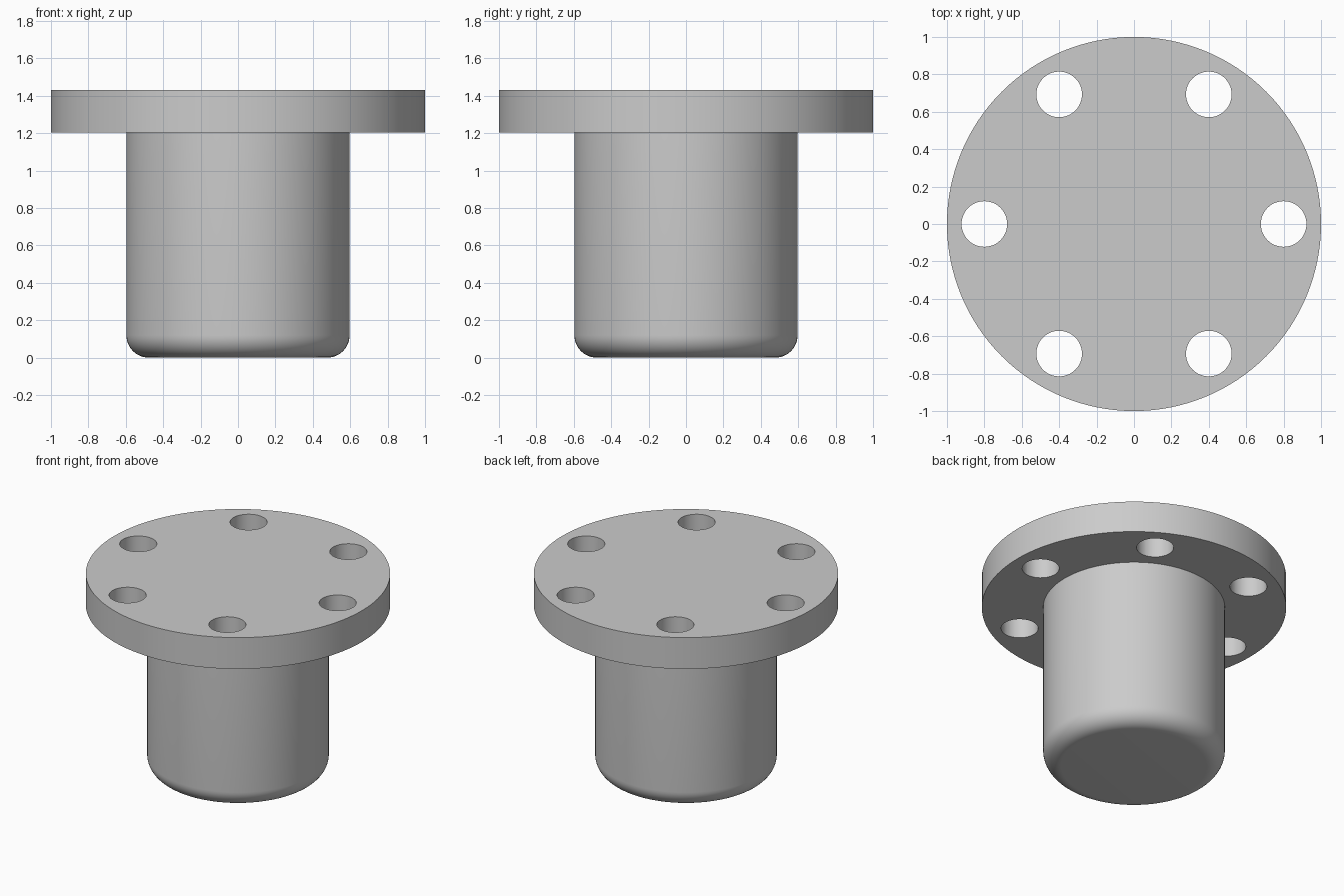
import bpy
import bmesh
from math import cos, sin, pi, radians
from mathutils import Vector

old = bpy.data.objects.get("Cube")
if old:
    bpy.data.objects.remove(old, do_unlink=True)

# Sizes
FLANGE_R, SHAFT_R, FILLET = 1.0, 0.597, 0.12
FLANGE_Z, TOP_Z = 1.203, 1.43
HOLE_R, HOLE_CIRCLE, HOLES = 0.122, 0.8, 6
SIDES = 128

grey = bpy.data.materials.new("plain grey")
grey.use_nodes = True
colour = (0.6, 0.6, 0.6, 1)
grey.diffuse_color = colour
grey.node_tree.nodes["Principled BSDF"].inputs["Base Color"].default_value = colour


def make_object(name, bm):
    mesh = bpy.data.meshes.new(name)
    bmesh.ops.recalc_face_normals(bm, faces=bm.faces)
    bm.to_mesh(mesh)
    bm.free()
    mesh.materials.append(grey)
    obj = bpy.data.objects.new(name, mesh)
    bpy.context.collection.objects.link(obj)
    return obj


def lathe(name, profile, sides):
    """Revolve (radius, height) points into a closed solid with flat caps."""
    bm = bmesh.new()
    rings = []
    for r, z in profile:
        rings.append([bm.verts.new((r * cos(2 * pi * i / sides), r * sin(2 * pi * i / sides), z))
                      for i in range(sides)])
    for a, b in zip(rings, rings[1:]):
        for i in range(sides):
            j = (i + 1) % sides
            bm.faces.new((a[i], a[j], b[j], b[i]))
    bm.faces.new(rings[0])
    bm.faces.new(rings[-1])
    return make_object(name, bm)


# Flanged plug: rounded lower edge, straight shaft, wide flange
steps = 12
fillet = [(SHAFT_R - FILLET + FILLET * sin(t), FILLET - FILLET * cos(t))
          for t in (pi / 2 * k / steps for k in range(steps + 1))]
plug = lathe("flanged_plug", fillet + [(SHAFT_R, FLANGE_Z), (FLANGE_R, FLANGE_Z),
                                       (FLANGE_R, TOP_Z)], SIDES)

# Bolt hole cutters on a circle
bm = bmesh.new()
for k in range(HOLES):
    angle = 2 * pi * k / HOLES
    made = bmesh.ops.create_cone(bm, cap_ends=True, segments=48, radius1=HOLE_R,
                                 radius2=HOLE_R, depth=0.6)
    bmesh.ops.translate(bm, verts=made["verts"],
                        vec=Vector((HOLE_CIRCLE * cos(angle), HOLE_CIRCLE * sin(angle),
                                    (FLANGE_Z + TOP_Z) / 2)))
cutter = make_object("bolt_hole_cutter", bm)

cut = plug.modifiers.new("bolt_holes", 'BOOLEAN')
cut.operation = 'DIFFERENCE'
cut.solver = 'EXACT'
cut.object = cutter

# Apply the cut and smooth the round surfaces
bpy.ops.object.select_all(action='DESELECT')
plug.select_set(True)
bpy.context.view_layer.objects.active = plug
bpy.ops.object.modifier_apply(modifier=cut.name)
bpy.data.objects.remove(cutter, do_unlink=True)
bpy.ops.object.shade_smooth_by_angle(angle=radians(30))
